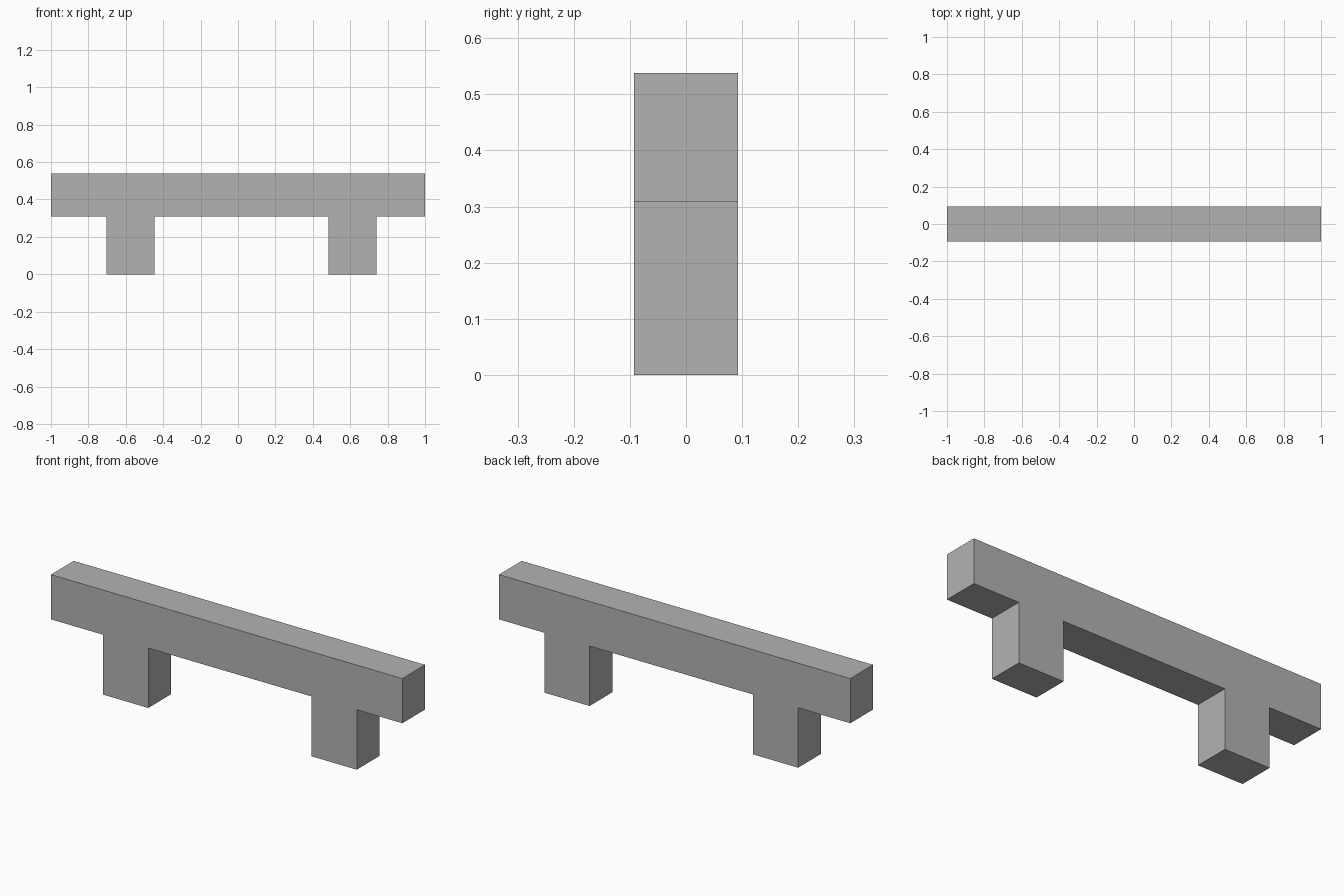
import bpy
import bmesh

cube = bpy.data.objects.get("Cube")
if cube:
    bpy.data.objects.remove(cube, do_unlink=True)

HALF_DEPTH = 0.0925
BEAM_BOTTOM, BEAM_TOP = 0.308, 0.538
LEG_SPANS = [(-0.703, -0.446), (0.484, 0.741)]

# Plain grey surface
grey = bpy.data.materials.new("grey")
grey.use_nodes = True
colour = (0.45, 0.45, 0.45, 1)
grey.diffuse_color = colour
grey.node_tree.nodes["Principled BSDF"].inputs["Base Color"].default_value = colour

# Side profile: beam outline with a leg dropped at each span
profile = [(1, BEAM_TOP), (-1, BEAM_TOP), (-1, BEAM_BOTTOM)]
for left, right in LEG_SPANS:
    profile += [(left, BEAM_BOTTOM), (left, 0), (right, 0), (right, BEAM_BOTTOM)]
profile.append((1, BEAM_BOTTOM))

# Extrude the profile through the depth
bm = bmesh.new()
front = bm.faces.new([bm.verts.new((x, -HALF_DEPTH, z)) for x, z in profile])
result = bmesh.ops.extrude_face_region(bm, geom=[front], use_keep_orig=True)
back = [v for v in result["geom"] if isinstance(v, bmesh.types.BMVert)]
bmesh.ops.translate(bm, verts=back, vec=(0, 2 * HALF_DEPTH, 0))
bmesh.ops.recalc_face_normals(bm, faces=bm.faces)

mesh = bpy.data.meshes.new("beam_with_legs")
bm.to_mesh(mesh)
bm.free()
mesh.materials.append(grey)
bpy.context.collection.objects.link(bpy.data.objects.new("beam_with_legs", mesh))
